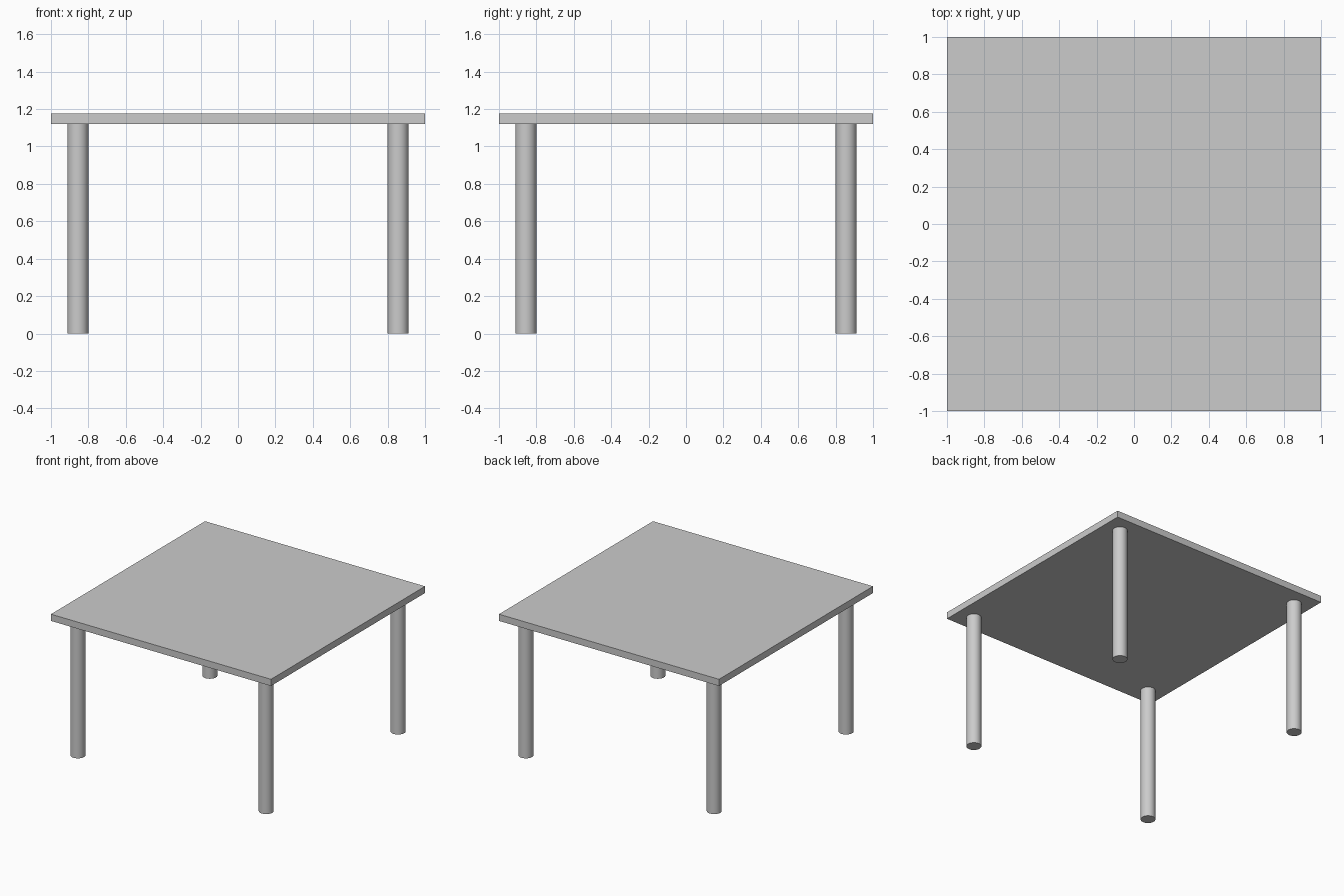
import bpy

if "Cube" in bpy.data.objects:
    bpy.data.objects.remove(bpy.data.objects["Cube"])

TOP_Z, UNDER_Z = 1.175, 1.12
LEG_RADIUS, LEG_POS = 0.056, 0.856


def add_leg(name, x, y):
    bpy.ops.mesh.primitive_cylinder_add(
        vertices=48, radius=LEG_RADIUS, depth=UNDER_Z, location=(x, y, UNDER_Z / 2))
    leg = bpy.context.object
    leg.name = name
    bpy.ops.object.shade_smooth_by_angle()


# Square slab top
bpy.ops.mesh.primitive_cube_add(size=1, location=(0, 0, (TOP_Z + UNDER_Z) / 2))
top = bpy.context.object
top.name = "table_top"
top.scale = (2, 2, TOP_Z - UNDER_Z)
bpy.ops.object.transform_apply(location=False, rotation=False, scale=True)

# Four round legs, one near each corner
for side, sx in (("left", -1), ("right", 1)):
    for end, sy in (("front", -1), ("back", 1)):
        add_leg(f"{end}_{side}_leg", sx * LEG_POS, sy * LEG_POS)
